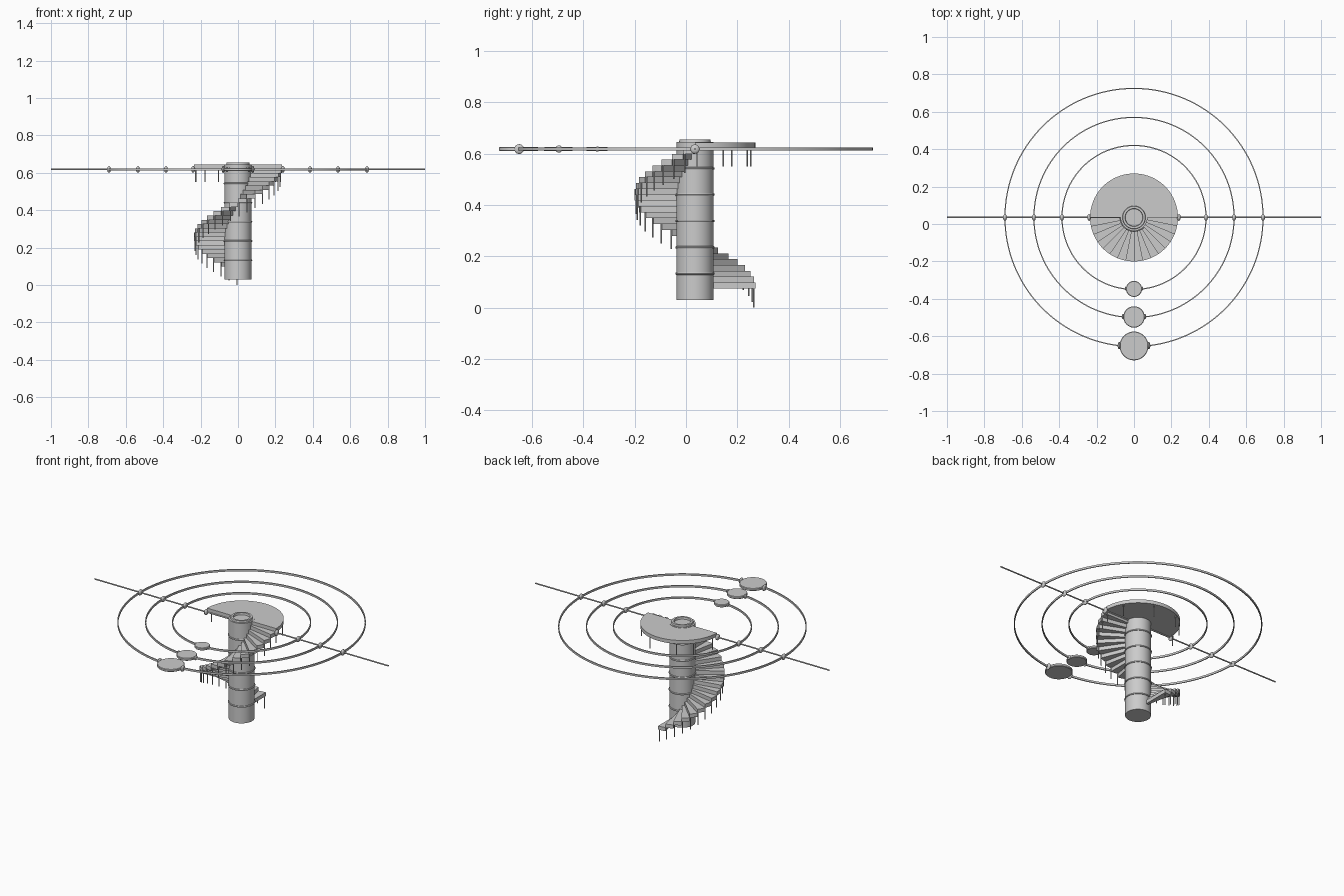
import bpy, bmesh, math
from math import sin, cos, pi, radians

if "Cube" in bpy.data.objects:
    bpy.data.objects.remove(bpy.data.objects["Cube"])

CY = 0.035      # y of the central axis
RZ = 0.618      # height of the orbit plane


def finish(name, bm, smooth=True):
    bmesh.ops.recalc_face_normals(bm, faces=bm.faces)
    me = bpy.data.meshes.new(name)
    bm.to_mesh(me)
    bm.free()
    ob = bpy.data.objects.new(name, me)
    bpy.context.collection.objects.link(ob)
    if smooth:
        bpy.context.view_layer.objects.active = ob
        ob.select_set(True)
        bpy.ops.object.shade_smooth_by_angle(angle=radians(35))
        ob.select_set(False)
    return ob


def lathe(name, profile, x=0, y=CY, z=0, n=64, closed=False):
    """Spin an (r, z) profile about a vertical axis."""
    bm = bmesh.new()
    vs = [bm.verts.new((x + r, y, z + h)) for r, h in profile]
    es = [bm.edges.new(p) for p in zip(vs, vs[1:])]
    if closed:
        es.append(bm.edges.new((vs[-1], vs[0])))
    bmesh.ops.spin(bm, geom=vs + es, cent=(x, y, 0), axis=(0, 0, 1),
                   angle=2 * pi, steps=n, use_duplicate=False)
    bmesh.ops.remove_doubles(bm, verts=bm.verts, dist=1e-5)
    return finish(name, bm)


def wedge(name, r0, r1, a0, a1, z0, z1, n):
    """Solid ring sector."""
    bm = bmesh.new()
    angs = [a0 + (a1 - a0) * i / n for i in range(n + 1)]
    pts = [(r1, a) for a in angs] + [(r0, a) for a in reversed(angs)]
    lo, hi = ([bm.verts.new((r * cos(a), CY + r * sin(a), z)) for r, a in pts]
              for z in (z0, z1))
    m = len(pts)
    for i in range(m):
        j = (i + 1) % m
        bm.faces.new((lo[i], lo[j], hi[j], hi[i]))
    for i in range(n):
        for v in (lo, hi):
            bm.faces.new((v[i], v[i + 1], v[m - 2 - i], v[m - 1 - i]))
    return finish(name, bm)


def rod(name, p, axis, length, r, n=12):
    """Cylinder centred on p along x or z."""
    rot = (0, pi / 2, 0) if axis == 'x' else (0, 0, 0)
    bpy.ops.mesh.primitive_cylinder_add(vertices=n, radius=r, depth=length,
                                        location=p, rotation=rot)
    bpy.context.object.name = name
    bpy.ops.object.shade_smooth_by_angle(angle=radians(35))


def bead(name, p, r, w):
    """Flattened ball, thin along x."""
    bpy.ops.mesh.primitive_uv_sphere_add(segments=24, ring_count=12, radius=1, location=p)
    ob = bpy.context.object
    ob.name = name
    ob.scale = (w, r, r)
    bpy.ops.object.shade_smooth_by_angle(angle=radians(35))


# Column with bands and a raised rim on top
lathe("column", [(0, 0.03), (0.072, 0.03), (0.072, 0.645), (0.062, 0.645), (0.060, 0.655),
                 (0.048, 0.655), (0.046, 0.643), (0, 0.643)])
for i in range(1, 6):
    z = 0.03 + 0.1025 * i
    lathe("column_band", [(0.070, -0.005), (0.075, -0.004), (0.077, 0),
                          (0.075, 0.004), (0.070, 0.005)], z=z)

# Spiral stairs: 24 steps over three quarters of a turn, each with a hanging post
N, Z0, RISE = 24, 0.075, 0.0228
STEP = radians(270) / N
for k in range(N):
    a, z = pi / 2 + k * STEP, Z0 + k * RISE
    wedge("stair_step", 0.068, 0.235, a, a + STEP, z, z + RISE, 3)
    b = a + 0.02
    rod("stair_post", (0.229 * cos(b), CY + 0.229 * sin(b), z - 0.0365), 'z', 0.077, 0.0028, 8)

# Half-round landing and its posts
wedge("landing", 0.068, 0.235, 0, pi, 0.621, 0.643, 48)
for d in (2, 29, 73, 117, 141, 172):
    a = radians(d)
    rod("landing_post", (0.228 * cos(a), CY + 0.228 * sin(a), 0.587), 'z', 0.075, 0.0028, 8)

# Cross rod and beads, both sides
ORBITS = ((0.385, 0.043, 0.010), (0.535, 0.057, 0.014), (0.69, 0.077, 0.019))
for s in (-1, 1):
    rod("cross_rod", (s * 0.53, CY, RZ), 'x', 0.94, 0.004)
    for x in (0.24, 0.385, 0.535, 0.69):
        bead("rod_bead", (s * x, CY, RZ), 0.018, 0.010)

# Orbit rings, each carrying a flat disc at the front with side collars
for R, pr, cr in ORBITS:
    lathe("orbit_ring", [(R - 0.003, -0.006), (R + 0.003, -0.006),
                         (R + 0.003, 0.006), (R - 0.003, 0.006)], z=RZ, n=128, closed=True)
    y = CY - R + 0.003
    lathe("orbit_disc", [(0, -0.008), (pr - 0.003, -0.008), (pr, -0.005), (pr, 0.005),
                         (pr - 0.003, 0.008), (0, 0.008)], y=y, z=RZ, n=48)
    for s in (-1, 1):
        bead("disc_collar", (s * (pr + 0.002), y + 0.002, RZ), cr, cr * 0.45)
